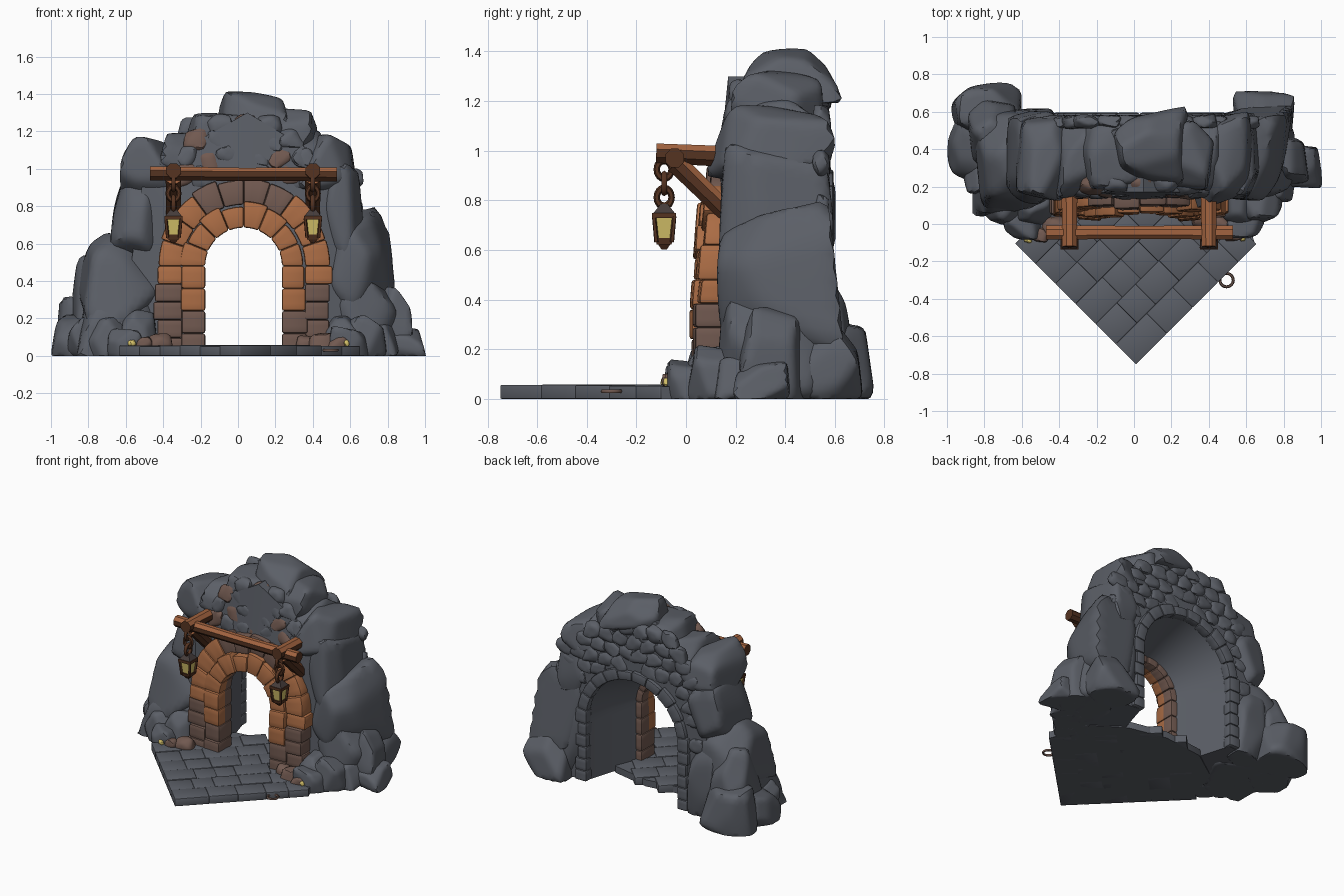
import bpy, bmesh, math, random
from mathutils import Vector, Matrix

if "Cube" in bpy.data.objects:
    bpy.data.objects.remove(bpy.data.objects["Cube"])

random.seed(11)
R = random.uniform
COLOURS = [("grey rock", (.105, .114, .135)), ("brown stone", (.165, .1, .08)),
           ("orange stone", (.40, .148, .058)), ("dark wood", (.09, .033, .015)),
           ("light wood", (.36, .125, .05)), ("iron", (.06, .045, .043)),
           ("yellow glow", (.66, .53, .14))]
MATS = []
for n, c in COLOURS:
    m = bpy.data.materials.new(n)
    m.diffuse_color = (*c, 1)
    m.use_nodes = True
    m.node_tree.nodes["Principled BSDF"].inputs["Base Color"].default_value = m.diffuse_color
    MATS.append(m)
GREY, BROWN, ORANGE, DARK, LIGHT, IRON, YELLOW = range(7)


def finish(bm, name, angle=38):
    """Turn a bmesh into a smooth-shaded object carrying every material slot."""
    bmesh.ops.recalc_face_normals(bm, faces=bm.faces[:])
    me = bpy.data.meshes.new(name)
    bm.to_mesh(me)
    bm.free()
    for m in MATS:
        me.materials.append(m)
    ob = bpy.data.objects.new(name, me)
    bpy.context.collection.objects.link(ob)
    bpy.ops.object.select_all(action='DESELECT')
    ob.select_set(True)
    bpy.context.view_layer.objects.active = ob
    bpy.ops.object.shade_smooth_by_angle(angle=math.radians(angle))


def paint(verts, mat):
    for f in {f for v in verts for f in v.link_faces}:
        f.material_index = mat


def rock(bm, loc, size, mat=GREY, detail=4, power=20, taper=.13):
    """Boulder: a sphere pushed onto a softened set of random planes."""
    planes = []
    for ax in ((1, 0, 0), (0, 1, 0), (0, 0, 1)):
        for s in (1, -1):
            n = Vector(ax) * s + Vector((R(-.2, .2), R(-.2, .2), R(-.08, .08)))
            planes.append((n.normalized(), R(.93, 1.0)))
    for _ in range(14):
        n = Vector((R(-1, 1), R(-1, 1), R(-1, 1))).normalized()
        planes.append((n, R(.93, 1.1)))
    vs = bmesh.ops.create_icosphere(bm, subdivisions=detail, radius=1)['verts']
    for v in vs:
        d = v.co.normalized()
        t = sum(max(0, n.dot(d) / h) ** power for n, h in planes) ** (-1 / power)
        q = d * t * 1.02
        k = 1 - taper * q.z
        p = Vector((q.x * size[0] * k, q.y * size[1] * k, q.z * size[2])) + Vector(loc)
        p.z = max(p.z, 0)
        v.co = p
    paint(vs, mat)


def block(bm, slices, mat, bevel):
    """Stone block lofted through ring slices, then bevelled."""
    rows = [[bm.verts.new(p) for p in s] for s in slices]
    n = len(rows[0])
    faces = [bm.faces.new(rows[0]), bm.faces.new(rows[-1])]
    for a, b in zip(rows, rows[1:]):
        faces += [bm.faces.new((a[i], a[(i + 1) % n], b[(i + 1) % n], b[i])) for i in range(n)]
    for f in faces:
        f.material_index = mat
    bmesh.ops.recalc_face_normals(bm, faces=faces)
    if bevel:
        edges = [e for e in {e for f in faces for e in f.edges} if e.calc_face_angle(0) > .5]
        bmesh.ops.bevel(bm, geom=edges, offset=bevel, segments=2, profile=.5,
                        affect='EDGES', clamp_overlap=True, material=-1)


CX, SPRING = .03, .48


def arch(f, r):
    """Point (x, z) on the arch of radius r, f = 0 left foot to 1 right foot."""
    if f < .25:
        return CX - r, max(.01, SPRING * f / .25)
    if f > .75:
        return CX + r, max(.01, SPRING * (1 - f) / .25)
    a = math.pi * (1 - (f - .25) / .5)
    return CX + r * math.cos(a), SPRING + r * math.sin(a)


def arch_ring(name, count, r0, r1, y0, y1, colour, lean=0, back=None):
    bm = bmesh.new()
    for i in range(count):
        fs = [(i + k) / count for k in (0, .33, .67, 1)]
        front, out = y0 + R(-.01, .01), r1 + R(-.015, .015)
        slices = []
        for f in fs:
            (ax, az), (bx, bz) = arch(f, r0), arch(f, out)
            k = front + lean * max(0, az - .4)
            slices.append([(ax, k, az), (bx, k + .01, bz), (bx, y1, bz), (ax, y1, az),
                           (ax, (k + y1) / 2, az)])
        block(bm, slices, colour(arch((fs[0] + fs[3]) / 2, r1)[1]), .012)
    if back is not None:        # the rear half of the stones, seen from the tunnel
        for f in bm.faces:
            if f.calc_center_median().y > .125:
                f.material_index = back
    finish(bm, name)


# Core wall with a tunnel widening toward the back
outline = [(-.6, 0), (-.57, .5), (-.5, 1), (-.3, 1.1), (.05, 1.3),
           (.35, 1.12), (.53, 1), (.61, .5), (.66, 0)]
bm = bmesh.new()
slices = []
for i in range(41):
    f = i / 40
    k = min(int(f * 8), 7)
    ox, oz = Vector(outline[k]).lerp(Vector(outline[k + 1]), f * 8 - k)
    (ax, az), (bx, bz) = arch(f, .225), arch(f, .385)
    mx, mz = arch(f, .32)
    slices.append([(ax, .11, az), (mx, .35, mz), (bx, .57, bz), (ox, .56, oz), (ox, .17, oz)])
block(bm, slices, GREY, 0)
finish(bm, "tunnel_wall")

# Front arch: inner voussoirs and outer course, back arch rim in grey
arch_ring("front_arch_inner", 16, .205, .332, .022, .18,
          lambda z: BROWN if z < .3 else ORANGE, .08, BROWN)
arch_ring("front_arch_outer", 20, .328, .468, .035, .19,
          lambda z: BROWN if z < .36 or z > .85 else ORANGE, .12)
arch_ring("back_arch_rim", 22, .37, .45, .53, .595, lambda z: GREY)

# Boulder piles: x, y, z, half sizes
left = [(-.475, .35, 1.0, .14, .22, .155), (-.53, .36, .74, .14, .24, .24),
        (-.63, .36, .4, .2, .25, .25), (-.75, .49, .27, .13, .17, .27),
        (-.63, .28, .15, .22, .2, .22), (-.78, .6, .11, .18, .15, .19),
        (-.86, .4, .08, .13, .16, .13), (-.54, .5, .25, .13, .12, .3),
        (-.69, .13, .08, .13, .13, .13), (-.6, .01, .06, .1, .09, .08),
        (-.53, .1, .12, .09, .1, .12), (-.81, .26, .08, .1, .1, .12)]
right = [(.475, .35, 1.02, .14, .22, .16), (.53, .36, .78, .13, .23, .24),
         (.61, .36, .47, .19, .24, .27), (.67, .35, .2, .18, .22, .24),
         (.7, .56, .12, .15, .14, .19), (.82, .34, .14, .1, .13, .22),
         (.57, .48, .33, .14, .12, .32), (.67, .13, .08, .12, .12, .13),
         (.59, .01, .06, .1, .09, .08), (.88, .31, .06, .105, .11, .09),
         (.55, .1, .1, .09, .1, .11), (.75, .21, .07, .1, .09, .1)]
top = [(.09, .41, 1.3, .18, .17, .105), (-.1, .37, 1.18, .18, .19, .12),
       (.27, .37, 1.19, .15, .18, .13), (.05, .38, 1.12, .24, .175, .16),
       (-.26, .36, 1.07, .15, .19, .12), (.37, .36, 1.08, .11, .19, .12)]
for name, pile in (("left_rock_pile", left), ("right_rock_pile", right), ("top_rocks", top)):
    bm = bmesh.new()
    for x, y, z, a, b, c in pile:
        rock(bm, (x, y, z), (a, b, c))
    finish(bm, name)

# Rubble stones on the front gable and on the back wall
bm = bmesh.new()
for j, (z, half) in enumerate(((.96, .33), (1.06, .31), (1.15, .25), (1.23, .13))):
    n = round(half * 2 / .115)
    for i in range(n + 1):
        x = CX - half + 2 * half * i / n + R(-.012, .012)
        rock(bm, (x, .185 + .012 * j, z + R(-.012, .012)), (R(.062, .072), .05, R(.054, .064)),
             BROWN if (i * 2 + j * 3) % 5 < 2 else GREY, 3)
finish(bm, "front_gable_stones")
bm = bmesh.new()
for j in range(9):
    for i in range(10):
        x, z = -.48 + i * .115 + (j % 2) * .05, .5 + j * .09
        if math.hypot(x - CX, z - SPRING) > .48 and z < 1.25 - .9 * max(0, abs(x - CX) - .25):
            rock(bm, (x, .545, z), (.066, .035, .054), GREY, 3)
finish(bm, "back_wall_stones")

# Corner floor: slab and flagstones laid diagonally
bm = bmesh.new()
plan = [(.01, -.74), (.645, -.1), (.55, .2), (.33, .34), (.05, .4), (-.27, .36), (-.5, .2), (-.6, -.1)]
block(bm, [[(x, y, z) for x, y in plan] for z in (0, .049)], GREY, 0)
finish(bm, "floor_slab")
bm = bmesh.new()
u, v, corner = Vector((.7071, .7071)), Vector((-.7071, .7071)), Vector((.01, -.75))
for j in range(6):
    a = 0
    while a < .9:
        b = min(.91, a + R(.13, .24))
        quad = [corner + u * s + v * t for s, t in
                ((a, j * .152), (b, j * .152), (b, j * .152 + .152), (a, j * .152 + .152))]
        mid = (quad[0] + quad[2]) / 2
        if mid.y < .34 and b - a > .03:
            top_z = .053 + R(-.003, .004)
            block(bm, [[(p.x, p.y, z) for p in quad] for z in (0, top_z)], GREY, .004)
        a = b
finish(bm, "flagstones", 60)

# Loose brown stones and little yellow nuggets by the path
bm = bmesh.new()
for x, y, s in ((-.42, -.02, .07), (-.5, -.06, .045), (.45, -.01, .075), (.54, -.05, .05), (.36, .02, .05)):
    rock(bm, (x, y, .065), (s, s * .8, s * .75), BROWN, 3)
finish(bm, "loose_stones")
bm = bmesh.new()
for x, y in ((-.575, -.085), (-.56, -.09), (.58, -.08)):
    rock(bm, (x, y, .068), (.014, .012, .016), YELLOW, 2)
finish(bm, "yellow_nuggets")


def log(bm, p0, p1, r, segs=8):
    """Rough timber, paler on the faces that look up."""
    p0, p1 = Vector(p0), Vector(p1)
    d = p1 - p0
    mat = Matrix.Translation((p0 + p1) / 2) @ d.to_track_quat('Z', 'Y').to_matrix().to_4x4()
    mat = mat @ Matrix.Rotation(math.pi / segs, 4, 'Z')
    vs = bmesh.ops.create_cone(bm, cap_ends=True, segments=segs, radius1=r, radius2=r * .92,
                               depth=d.length, matrix=mat)['verts']
    for f in {f for w in vs for f in w.link_faces}:
        f.normal_update()
        f.material_index = LIGHT if f.normal.z > .45 and r > .02 else DARK


def cone(bm, x, y, z0, z1, r0, r1, mat):
    """Square tapered piece with its sides facing the axes."""
    mtx = Matrix.Translation((x, y, (z0 + z1) / 2)) @ Matrix.Rotation(math.pi / 4, 4, 'Z')
    vs = bmesh.ops.create_cone(bm, cap_ends=True, segments=4, radius1=r0, radius2=r1,
                               depth=z1 - z0, matrix=mtx)['verts']
    paint(vs, mat)


def ring(name, loc, rot, r, thick, mat, stretch=1):
    bpy.ops.mesh.primitive_torus_add(location=loc, rotation=rot, major_segments=16, minor_segments=6,
                                     major_radius=r, minor_radius=thick)
    ob = bpy.context.object
    ob.name, ob.scale.x = name, stretch
    ob.data.materials.append(MATS[mat])
    bpy.ops.object.shade_smooth_by_angle(angle=math.radians(60))


# Timber hoist: cross beam on two braced brackets
bm = bmesh.new()
log(bm, (-.47, -.045, .975), (.03, -.045, .97), .041)
log(bm, (.53, -.045, .97), (.03, -.045, .97), .041)
for x in (-.345, .4):
    log(bm, (x, .2, .975), (x, -.12, .99), .046)
    log(bm, (x, -.04, .95), (x, .17, .745), .045)
finish(bm, "timber_frame", 30)

# Hanging lanterns with chains
for side, x in (("left", -.345), ("right", .4)):
    y = -.088
    for k, z in enumerate((.925, .868, .812)):
        ring(side + "_chain_link", (x, y, z), (math.pi / 2, math.pi / 2, math.pi / 2 * (k + 1)),
             .03, .013, DARK, 1.2)
    bm = bmesh.new()
    cone(bm, x, y, .728, .748, .068, .068, DARK)
    cone(bm, x, y, .746, .785, .064, .02, IRON)
    cone(bm, x, y, .64, .73, .042, .056, YELLOW)
    cone(bm, x, y, .622, .648, .042, .052, DARK)
    cone(bm, x, y, .602, .624, .015, .036, DARK)
    for c in (-1, 1):
        for s in (-1, 1):
            log(bm, (x + .031 * c, y + .031 * s, .632), (x + .041 * c, y + .041 * s, .735), .01, 5)
    finish(bm, side + "_lantern", 30)

# Small ring lying at the floor edge
ring("floor_ring", (.495, -.3, .03), (0, 0, 0), .036, .008, BROWN)
